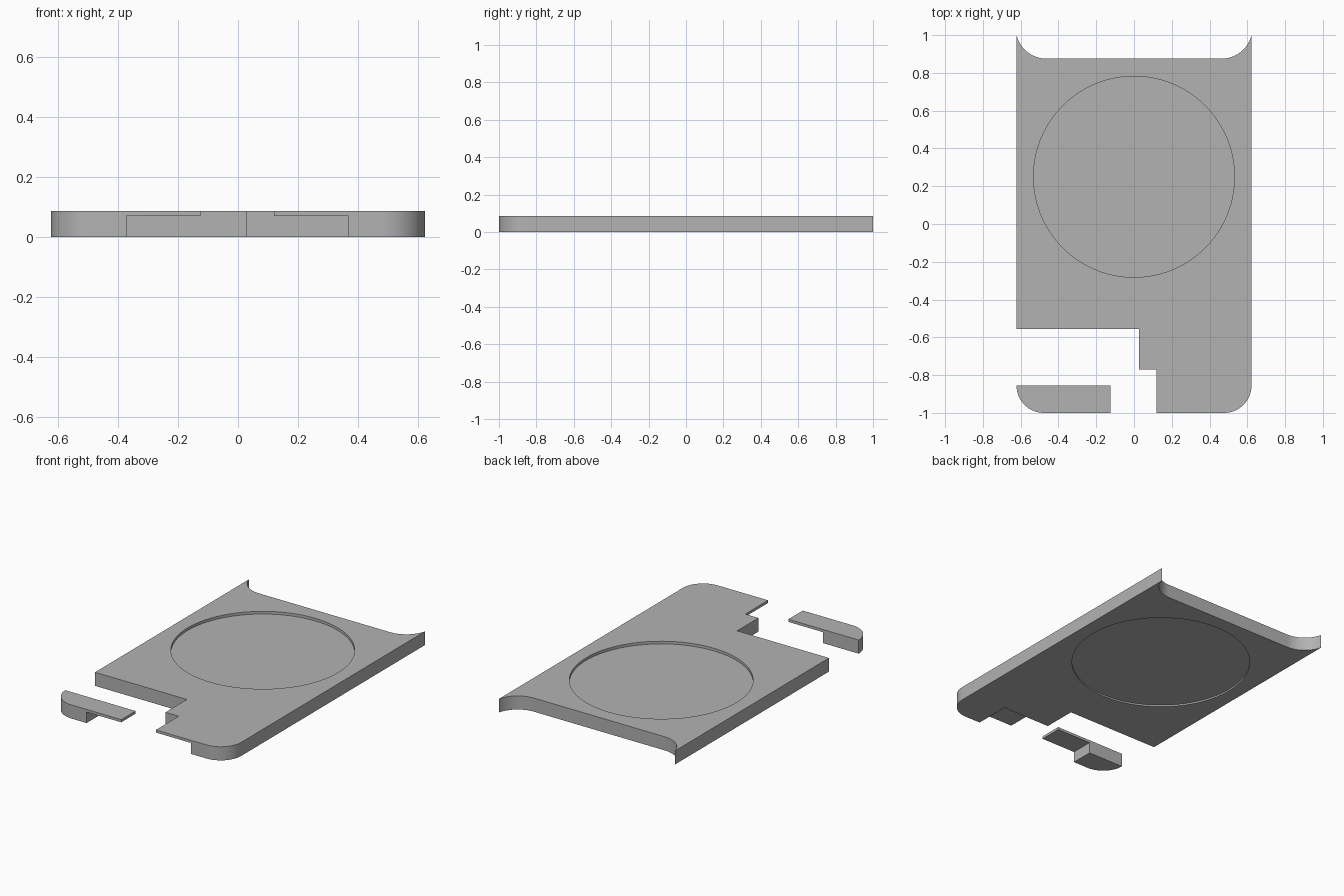
import bpy, bmesh
from math import cos, sin, radians

if "Cube" in bpy.data.objects:
    bpy.data.objects.remove(bpy.data.objects["Cube"], do_unlink=True)

W, H, TAB = 0.622, 0.087, 0.07     # half width, thickness, underside of thin tabs
R = 0.145                          # front corner radius
FLARE = 0.165                      # back flare radius

grey = bpy.data.materials.new("plain grey")
grey.use_nodes = True
colour = (0.45, 0.45, 0.45, 1)
grey.diffuse_color = colour
grey.node_tree.nodes["Principled BSDF"].inputs["Base Color"].default_value = colour


def arc(cx, cy, r, start, end, steps=20):
    """Points along a circular arc, angles in degrees."""
    angles = [radians(start + (end - start) * i / steps) for i in range(steps + 1)]
    return [(cx + r * cos(a), cy + r * sin(a)) for a in angles]


def prism(name, outline, z0, z1):
    """Solid made by extruding a flat outline upwards."""
    bm = bmesh.new()
    face = bm.faces.new([bm.verts.new((x, y, z0)) for x, y in outline])
    top = bmesh.ops.extrude_face_region(bm, geom=[face])["geom"]
    verts = [v for v in top if isinstance(v, bmesh.types.BMVert)]
    bmesh.ops.translate(bm, verts=verts, vec=(0, 0, z1 - z0))
    bmesh.ops.recalc_face_normals(bm, faces=bm.faces)
    mesh = bpy.data.meshes.new(name)
    bm.to_mesh(mesh)
    bm.free()
    mesh.materials.append(grey)
    obj = bpy.data.objects.new(name, mesh)
    bpy.context.collection.objects.link(obj)
    return obj


def box(x0, x1, y0, y1):
    return [(x0, y0), (x1, y0), (x1, y1), (x0, y1)]


def cut(target, outline, z0, z1):
    """Carve a prism out of the target and discard the cutter."""
    cutter = prism("cutter", outline, z0, z1)
    cutter.hide_render = True
    mod = target.modifiers.new("cut", "BOOLEAN")
    mod.operation, mod.solver, mod.object = "DIFFERENCE", "EXACT", cutter
    bpy.context.view_layer.objects.active = target
    bpy.ops.object.modifier_apply(modifier=mod.name)
    bpy.data.objects.remove(cutter, do_unlink=True)


# Main plate: rounded front corner, flared back corners, stepped notch
flare_right = arc(W - 0.16, 0.875 + FLARE, FLARE, -14, -90)
flare_left = [(-x, y) for x, y in reversed(flare_right)]
outline = (arc(W - R, R - 1, R, -90, 0)
           + [(W, 1)] + flare_right[1:] + flare_left[:-1] + [(-W, 1)]
           + [(-W, -0.555), (0.027, -0.555), (0.027, -0.77), (0.12, -0.77), (0.12, -1)])
plate = prism("main_plate", outline, 0, H)

# Shallow round recesses on both sides
disc = arc(0, 0.25, 0.532, 0, 360, 96)[:-1]
cut(plate, disc, TAB, H + 0.1)
cut(plate, disc, -0.1, 0.01)

# Underside pocket leaving a thin tab
cut(plate, box(0.1, 0.367, -1.1, -0.77), -0.1, TAB)

# Separate front corner piece with its own thin tab
corner = prism("front_corner_piece",
               arc(R - W, R - 1, R, 180, 270) + [(-0.125, -1), (-0.125, R - 1)], 0, H)
cut(corner, box(-0.37, -0.1, -1.1, -0.8), -0.1, TAB)

# Smooth the curved walls, keep edges sharp
for obj in (plate, corner):
    bpy.ops.object.select_all(action="DESELECT")
    obj.select_set(True)
    bpy.context.view_layer.objects.active = obj
    bpy.ops.object.shade_smooth_by_angle(angle=radians(30))
